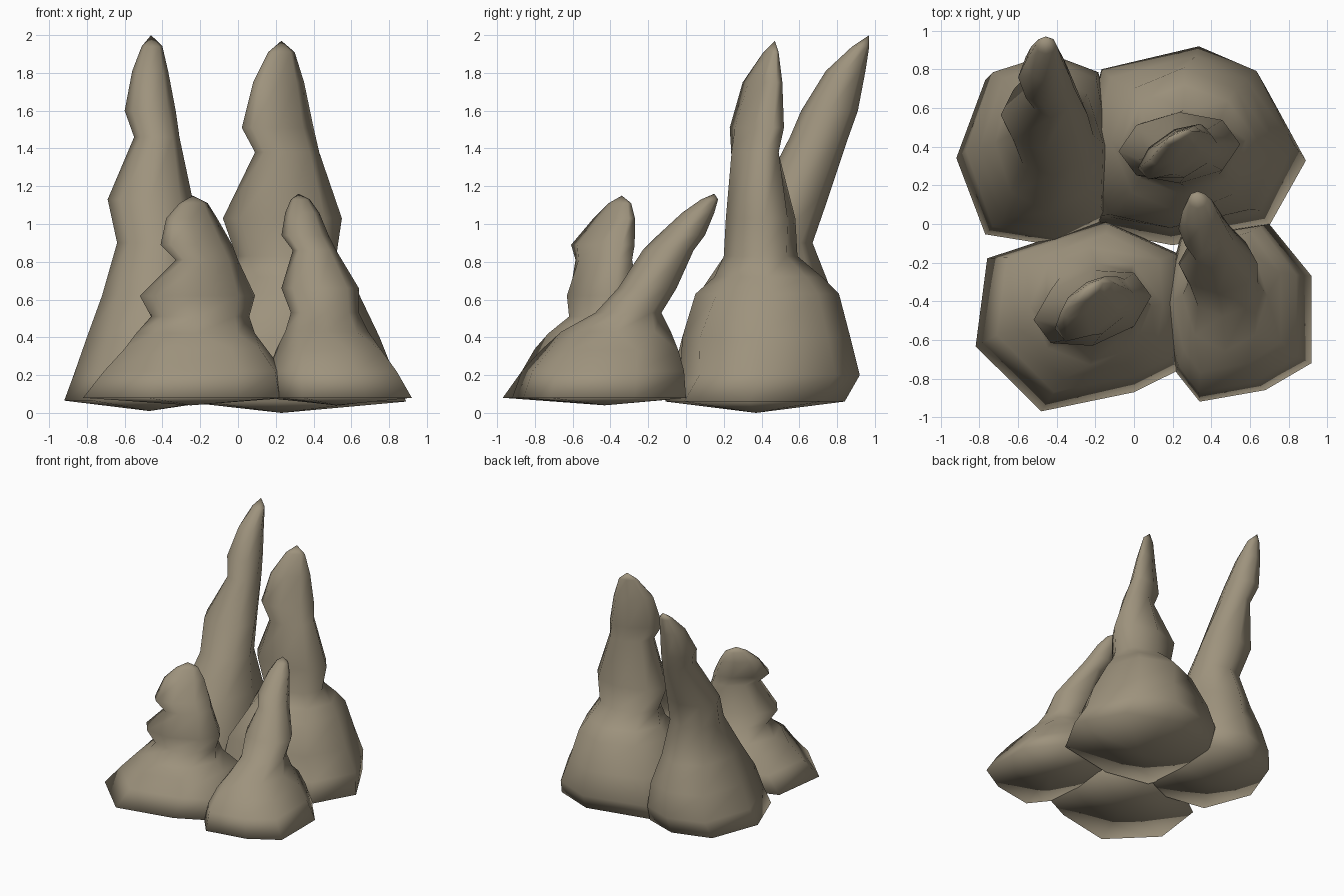
import bpy, bmesh, math

mat = bpy.data.materials.new("grey_brown_rock")
mat.diffuse_color = (0.34, 0.29, 0.205, 1)


def spire(name, foot, outline, rings, tip):
    """Loft rings (z, x0, x1, y0, y1, tilt) from a point below to a tip.
    tilt None follows the base outline, a number gives a slanted octagon."""
    xs, ys = [p[0] for p in outline], [p[1] for p in outline]
    bm = bmesh.new()
    loops = []
    for z, x0, x1, y0, y1, tilt in rings:
        loop = []
        for k, (px, py) in enumerate(outline):
            if tilt is None:
                u = (px - min(xs)) / (max(xs) - min(xs))
                v = (py - min(ys)) / (max(ys) - min(ys))
            else:
                c, s = math.cos(math.pi * k / 4), math.sin(math.pi * k / 4)
                u = (1 + c) / 2
                v = (1 + tilt * c + math.sqrt(1 - tilt * tilt) * s) / 2
            loop.append(bm.verts.new((x0 + u * (x1 - x0), y0 + v * (y1 - y0), z)))
        loops.append(loop)
    low, high = bm.verts.new(foot), bm.verts.new(tip)
    for k in range(8):
        j = (k + 1) % 8
        bm.faces.new((low, loops[0][j], loops[0][k]))
        for a, b in zip(loops, loops[1:]):
            bm.faces.new((a[k], a[j], b[j], b[k]))
        bm.faces.new((loops[-1][k], loops[-1][j], high))
    bmesh.ops.recalc_face_normals(bm, faces=bm.faces)
    for f in bm.faces:
        f.smooth = True
    me = bpy.data.meshes.new(name)
    bm.to_mesh(me)
    bm.free()
    me.materials.append(mat)
    bpy.context.collection.objects.link(bpy.data.objects.new(name, me))


N = None
# tall spire, back left, leaning backwards
spire("tall_leaning_spire", (-0.47, 0.37, 0.01),
      [(-0.10, 0.37), (-0.18, 0.80), (-0.45, 0.90), (-0.77, 0.80),
       (-0.92, 0.37), (-0.77, -0.05), (-0.42, -0.11), (-0.15, 0.02)], [
    (0.065, -0.92, -0.10, -0.11, 0.84, N),
    (0.20, -0.87, -0.11, -0.07, 0.88, N),
    (0.40, -0.80, -0.13, -0.02, 0.84, N),
    (0.62, -0.72, -0.16, 0.06, 0.78, 0),
    (0.90, -0.64, -0.21, 0.25, 0.67, 0),
    (1.13, -0.69, -0.24, 0.38, 0.75, 0),
    (1.46, -0.55, -0.31, 0.55, 0.86, 0),
    (1.60, -0.60, -0.33, 0.61, 0.91, 0),
    (1.81, -0.56, -0.37, 0.74, 0.95, 0),
    (1.94, -0.51, -0.40, 0.88, 0.97, 0)], (-0.46, 0.97, 2.0))

# tall spire, back right, upright
spire("tall_upright_spire", (0.23, 0.37, 0.0),
      [(0.89, 0.37), (0.68, 0.79), (0.36, 0.93), (-0.18, 0.80),
       (-0.30, 0.37), (-0.18, -0.03), (0.20, -0.11), (0.70, 0.0)], [
    (0.06, -0.30, 0.89, -0.11, 0.84, N),
    (0.20, -0.28, 0.83, -0.03, 0.92, N),
    (0.40, -0.22, 0.75, -0.02, 0.87, N),
    (0.63, -0.12, 0.64, 0.05, 0.81, 0),
    (0.72, -0.06, 0.58, 0.15, 0.72, 0),
    (0.83, -0.01, 0.52, 0.20, 0.59, 0),
    (1.03, -0.08, 0.55, 0.21, 0.58, 0.1),
    (1.38, 0.09, 0.43, 0.23, 0.50, 0.4),
    (1.51, 0.02, 0.40, 0.23, 0.52, 0.6),
    (1.75, 0.08, 0.35, 0.30, 0.51, 0.7),
    (1.91, 0.16, 0.30, 0.41, 0.49, 0.7)], (0.23, 0.47, 1.97))

# short spire, front left, upright
spire("short_upright_spire", (-0.25, -0.43, 0.04),
      [(0.27, -0.45), (0.24, -0.15), (-0.16, 0.03), (-0.76, -0.17),
       (-0.82, -0.63), (-0.48, -0.97), (0.0, -0.87), (0.22, -0.76)], [
    (0.08, -0.82, 0.27, -0.97, 0.02, N),
    (0.22, -0.71, 0.24, -0.87, 0.0, N),
    (0.34, -0.60, 0.15, -0.80, -0.05, N),
    (0.42, -0.54, 0.09, -0.73, -0.12, 0),
    (0.51, -0.46, 0.06, -0.62, -0.20, 0.1),
    (0.62, -0.52, 0.09, -0.64, -0.23, 0.3),
    (0.81, -0.33, 0.0, -0.59, -0.28, 0.5),
    (0.89, -0.41, -0.03, -0.61, -0.27, 0.6),
    (1.03, -0.38, -0.11, -0.49, -0.27, 0.7),
    (1.11, -0.31, -0.16, -0.41, -0.29, 0.7)], (-0.24, -0.34, 1.15))

# short spire, front right, leaning backwards
spire("short_leaning_spire", (0.52, -0.43, 0.04),
      [(0.92, -0.27), (0.70, 0.0), (0.24, -0.07), (0.14, -0.45),
       (0.22, -0.77), (0.34, -0.92), (0.68, -0.86), (0.92, -0.72)], [
    (0.08, 0.14, 0.92, -0.92, 0.0, N),
    (0.22, 0.16, 0.84, -0.87, -0.01, N),
    (0.33, 0.20, 0.76, -0.77, -0.04, N),
    (0.43, 0.25, 0.69, -0.66, -0.08, 0),
    (0.53, 0.28, 0.64, -0.48, -0.13, 0),
    (0.66, 0.23, 0.64, -0.36, -0.05, 0),
    (0.86, 0.29, 0.52, -0.23, 0.04, 0),
    (0.94, 0.23, 0.48, -0.15, 0.10, 0),
    (1.06, 0.25, 0.43, -0.02, 0.15, 0),
    (1.13, 0.28, 0.38, 0.08, 0.17, 0)], (0.32, 0.15, 1.16))
